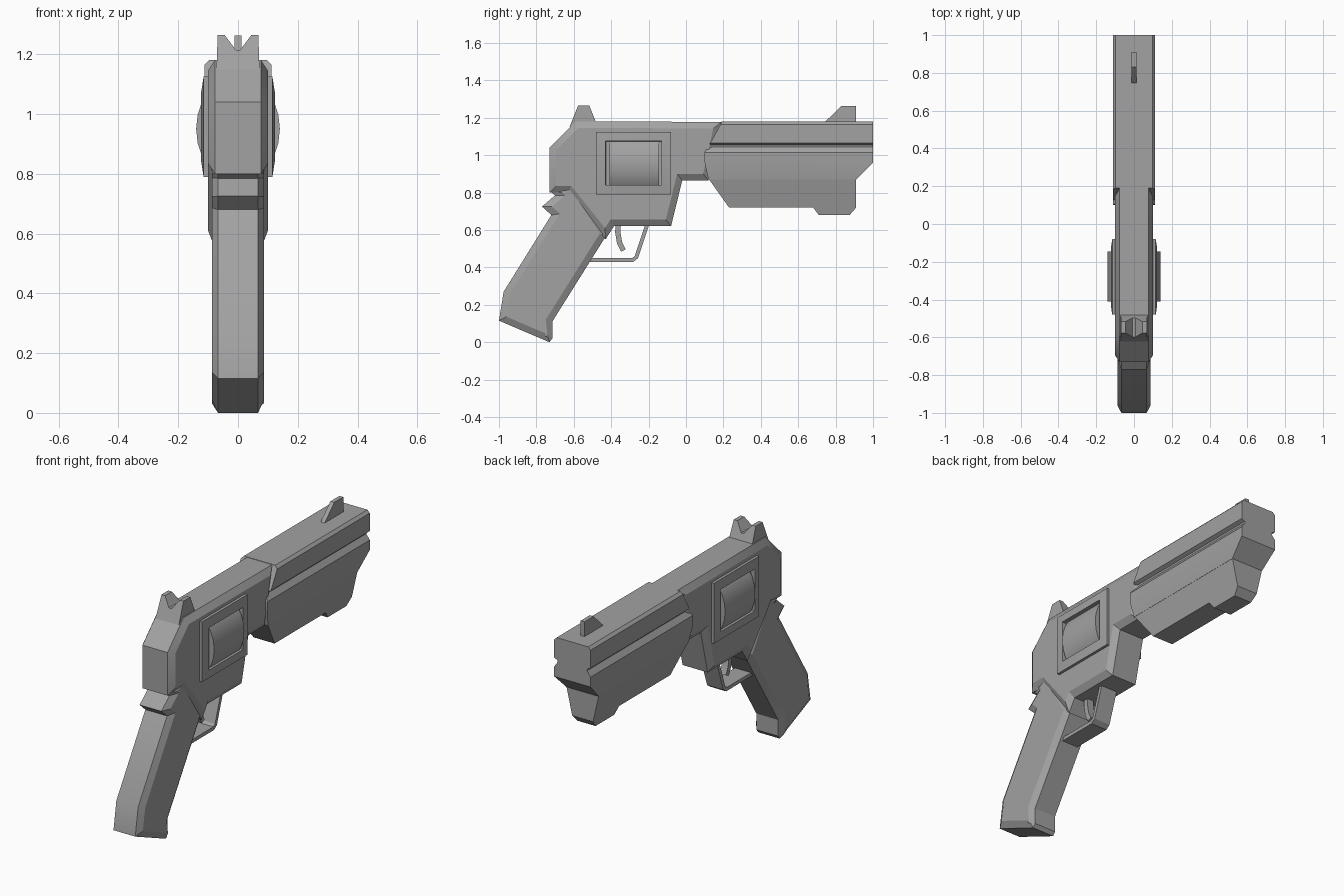
import bpy, bmesh, math
from mathutils import Matrix, Vector

old = bpy.data.objects.get("Cube")
if old:
    bpy.data.objects.remove(old, do_unlink=True)

GREY = (0.36, 0.36, 0.36, 1.0)
steel = bpy.data.materials.new("grey_steel")
steel.use_nodes = True
steel.diffuse_color = GREY
steel.node_tree.nodes["Principled BSDF"].inputs["Base Color"].default_value = GREY


def finish(name, bm, angle=25):
    """Turn a bmesh into a shaded grey object."""
    bmesh.ops.recalc_face_normals(bm, faces=bm.faces)
    mesh = bpy.data.meshes.new(name)
    bm.to_mesh(mesh)
    bm.free()
    obj = bpy.data.objects.new(name, mesh)
    bpy.context.collection.objects.link(obj)
    mesh.materials.append(steel)
    bpy.ops.object.select_all(action='DESELECT')
    obj.select_set(True)
    bpy.context.view_layer.objects.active = obj
    bpy.ops.object.shade_smooth_by_angle(angle=math.radians(angle))
    return obj


def prism(name, profile, half, insets=()):
    """Side profile (y, z) spread to both sides; half is a width or a rule by z.
    Each inset (thickness, depth) shapes both side faces in turn."""
    width = half if callable(half) else lambda z: half
    bm = bmesh.new()
    sides = [[bm.verts.new((s * width(z), y, z)) for y, z in profile] for s in (-1, 1)]
    caps = [bm.faces.new(side) for side in sides]
    a, b = sides
    for i in range(len(profile)):
        j = (i + 1) % len(profile)
        bm.faces.new((a[i], a[j], b[j], b[i]))
    bmesh.ops.recalc_face_normals(bm, faces=bm.faces)
    for thickness, depth in insets:
        bmesh.ops.inset_individual(bm, faces=caps, thickness=thickness,
                                   depth=depth, use_even_offset=True)
    return finish(name, bm)


def strip(name, path, thick, half):
    """Flat bar of constant thickness following a (y, z) path."""
    pts = [Vector(p) for p in path]
    near, far = [], []
    for i, p in enumerate(pts):
        before = (p - pts[i - 1]).normalized() if i else None
        after = (pts[i + 1] - p).normalized() if i + 1 < len(pts) else None
        t = ((before or after) + (after or before)).normalized()
        n = Vector((-t.y, t.x)) * thick / 2 / t.dot(after or before)
        near.append(p + n)
        far.append(p - n)
    bm = bmesh.new()
    rings = [[bm.verts.new((s * half, q.x, q.y)) for s, q in
              ((-1, u), (1, u), (1, v), (-1, v))] for u, v in zip(near, far)]
    for r, q in zip(rings, rings[1:]):
        for k in range(4):
            bm.faces.new((r[k], r[k - 1], q[k - 1], q[k]))
    bm.faces.new(rings[0])
    bm.faces.new(rings[-1])
    return finish(name, bm)


# Main frame and grip, both with chamfered sides
prism("frame_body", [(-.59, 1.18), (-.73, 1.04), (-.73, .8), (-.63, .8), (-.43, .55),
                     (-.385, .62), (-.08, .62), (-.02, .865), (.12, .865), (.19, 1.178)],
      .077, [(.035, .023)])
prism("grip", [(-.6, .86), (-.73, .81), (-.7, .785), (-.77, .725), (-.72, .68),
               (-.975, .27), (-1, .115), (-.73, 0), (-.715, .02), (-.715, .11),
               (-.42, .58)], .067, [(.035, .02)])

# Window surround with sloping rim and recessed middle, on both sides
prism("cylinder_window", [(-.48, .79), (-.08, .79), (-.08, 1.125), (-.48, 1.125)],
      .115, [(.05, .008), (.002, -.03)])

# Rounded ammunition cylinder showing through the windows
bm = bmesh.new()
turn = Matrix.Translation((0, -.277, .95)) @ Matrix.Diagonal((.14, 1, .18, 1)) \
    @ Matrix.Rotation(math.pi / 2, 4, 'X')
bmesh.ops.create_cone(bm, cap_ends=True, segments=24, radius1=1, radius2=1,
                      depth=.265, matrix=turn)
finish("cylinder", bm)

# Barrel: rows of half width, height, rear end and front end, from top to bottom
rows = [(.097, 1.18, .19, 1), (.112, 1.165, .185, 1), (.112, 1.065, .13, 1),
        (.092, 1.055, .12, 1), (.09, 1.045, .115, 1), (.112, 1.015, .1, 1),
        (.112, .96, .1, 1), (.1, .87, .12, .91)]
bm = bmesh.new()
rings = [[bm.verts.new(c) for c in ((-w, r, z), (w, r, z), (w, f, z), (-w, f, z))]
         for w, z, r, f in rows]
for a, b in zip(rings, rings[1:]):
    for k in range(4):
        bm.faces.new((a[k - 1], a[k], b[k], b[k - 1]))
bm.faces.new(rings[0])
bm.faces.new(rings[-1])
finish("barrel", bm)

# Tapered lug under the barrel with a foot at the muzzle
prism("barrel_lug", [(.12, .875), (.23, .72), (.68, .72), (.71, .68), (.875, .68),
                     (.91, .72), (.91, .875)], lambda z: .1 - (.875 - z) * .23)

# Trigger and its guard
strip("trigger_guard", [(-.54, .44), (-.285, .44), (-.265, .455), (-.2, .65)], .02, .05)
strip("trigger", [(-.36, .66), (-.365, .59), (-.355, .53), (-.335, .49)], .028, .02)

# Front sight blade
prism("front_sight", [(.74, 1.175), (.83, 1.262), (.91, 1.262), (.91, 1.175)], .012)

# Rear sight: notched outline, narrower at the top from front to back
outline = [(-.072, 1.15), (.072, 1.15), (.068, 1.265), (.045, 1.265),
           (.008, 1.215), (-.008, 1.215), (-.045, 1.265), (-.068, 1.265)]
bm = bmesh.new()
ends = [[bm.verts.new((x, -.547 + s * (.03 + (1.265 - z) * .4), z)) for x, z in outline]
        for s in (-1, 1)]
for end in ends:
    bm.faces.new(end)
for i in range(len(outline)):
    bm.faces.new((ends[0][i - 1], ends[0][i], ends[1][i], ends[1][i - 1]))
finish("rear_sight", bm)
